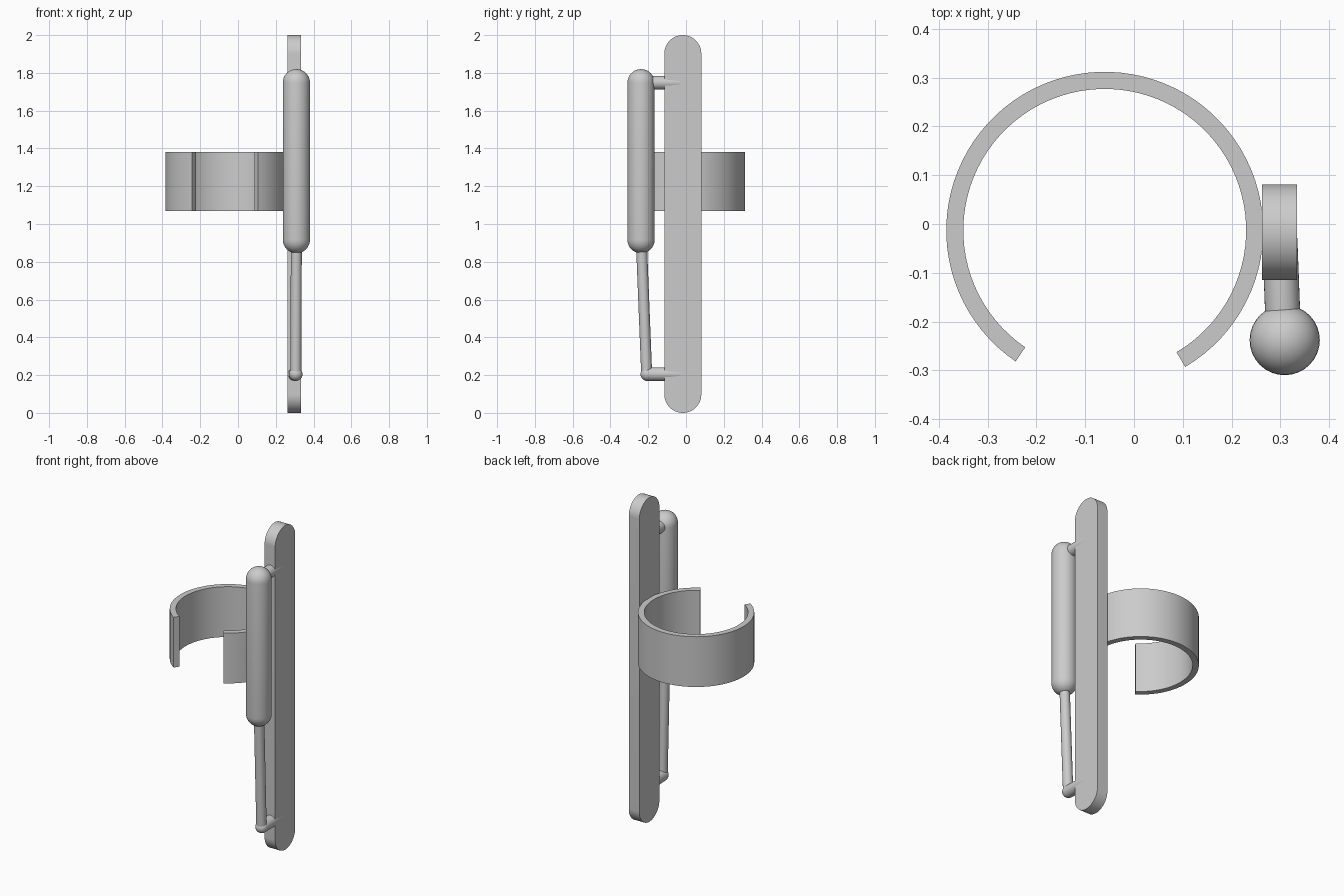
import bpy
import bmesh
from math import sin, cos, pi, radians
from mathutils import Vector

cube = bpy.data.objects.get("Cube")
if cube:
    bpy.data.objects.remove(cube, do_unlink=True)

# Single plain grey finish
GREY = (0.6, 0.6, 0.6, 1.0)
mat = bpy.data.materials.new("plain grey")
mat.use_nodes = True
mat.diffuse_color = GREY
mat.node_tree.nodes["Principled BSDF"].inputs["Base Color"].default_value = GREY


def finish(name, bm):
    """Turn a bmesh into a named, coloured, smooth-shaded object."""
    bmesh.ops.recalc_face_normals(bm, faces=bm.faces)
    mesh = bpy.data.meshes.new(name)
    bm.to_mesh(mesh)
    bm.free()
    mesh.materials.append(mat)
    obj = bpy.data.objects.new(name, mesh)
    bpy.context.collection.objects.link(obj)
    bpy.ops.object.select_all(action="DESELECT")
    obj.select_set(True)
    bpy.context.view_layer.objects.active = obj
    bpy.ops.object.shade_smooth_by_angle(angle=radians(35))
    return obj


def extrude(name, outline, direction):
    """Prism from a closed outline swept along a vector."""
    bm = bmesh.new()
    face = bm.faces.new([bm.verts.new(p) for p in outline])
    new = bmesh.ops.extrude_face_region(bm, geom=[face], use_keep_orig=True)
    verts = [v for v in new["geom"] if isinstance(v, bmesh.types.BMVert)]
    bmesh.ops.translate(bm, verts=verts, vec=direction)
    return finish(name, bm)


def rod(name, start, end, radius, domes=(True, True), sides=32, rings=8):
    """Round bar between two points; domed ends stay inside its length."""
    start, end = Vector(start), Vector(end)
    length = (end - start).length
    turn = Vector((0, 0, 1)).rotation_difference(end - start)
    steps = [i / rings * pi / 2 for i in range(rings + 1)]
    low = [(radius * sin(a), radius * (1 - cos(a))) for a in steps]
    high = [(r, length - h) for r, h in reversed(low)]
    profile = low if domes[0] else [(0, 0), (radius, 0)]
    profile = profile + (high if domes[1] else [(radius, length), (0, length)])
    bm = bmesh.new()
    verts = [bm.verts.new((r, 0, h)) for r, h in profile]
    edges = [bm.edges.new(pair) for pair in zip(verts, verts[1:])]
    bmesh.ops.spin(bm, geom=verts + edges, axis=(0, 0, 1), cent=(0, 0, 0),
                   angle=2 * pi, steps=sides)
    bmesh.ops.remove_doubles(bm, verts=bm.verts, dist=0.0001)
    for v in bm.verts:
        v.co = start + turn @ v.co
    return finish(name, bm)


# Tall mounting plate with half-round ends
half, mid_y, height = 0.098, -0.017, 2.0
outline = []
for centre_z, begin in ((height - half, 0), (half, pi)):
    for i in range(33):
        a = begin + pi * i / 32
        outline.append((0.262, mid_y + half * cos(a), centre_z + half * sin(a)))
extrude("mounting_plate", outline, (0.072, 0, 0))

# Open clamp ring, gap facing forward
first, last, count = radians(-59.5), radians(235.8), 72
angles = [first + (last - first) * i / count for i in range(count + 1)]
arc = lambda r, seq: [(-0.06 + r * cos(a), -0.013 + r * sin(a), 1.07) for a in seq]
extrude("clamp_ring", arc(0.325, angles) + arc(0.29, angles[::-1]), (0, 0, 0.31))

# Main cylinder body and its thin leaning piston
rod("cylinder_body", (0.309, -0.238, 0.845), (0.309, -0.238, 1.82), 0.072)
rod("piston_rod", (0.306, -0.208, 0.2), (0.309, -0.236, 0.9), 0.029, (False, False))

# Pegs joining the cylinder and piston to the plate
for name, z in (("upper_peg", 1.748), ("lower_peg", 0.205)):
    rod(name, (0.307, -0.241, z), (0.299, -0.03, z), 0.036, (True, False))
